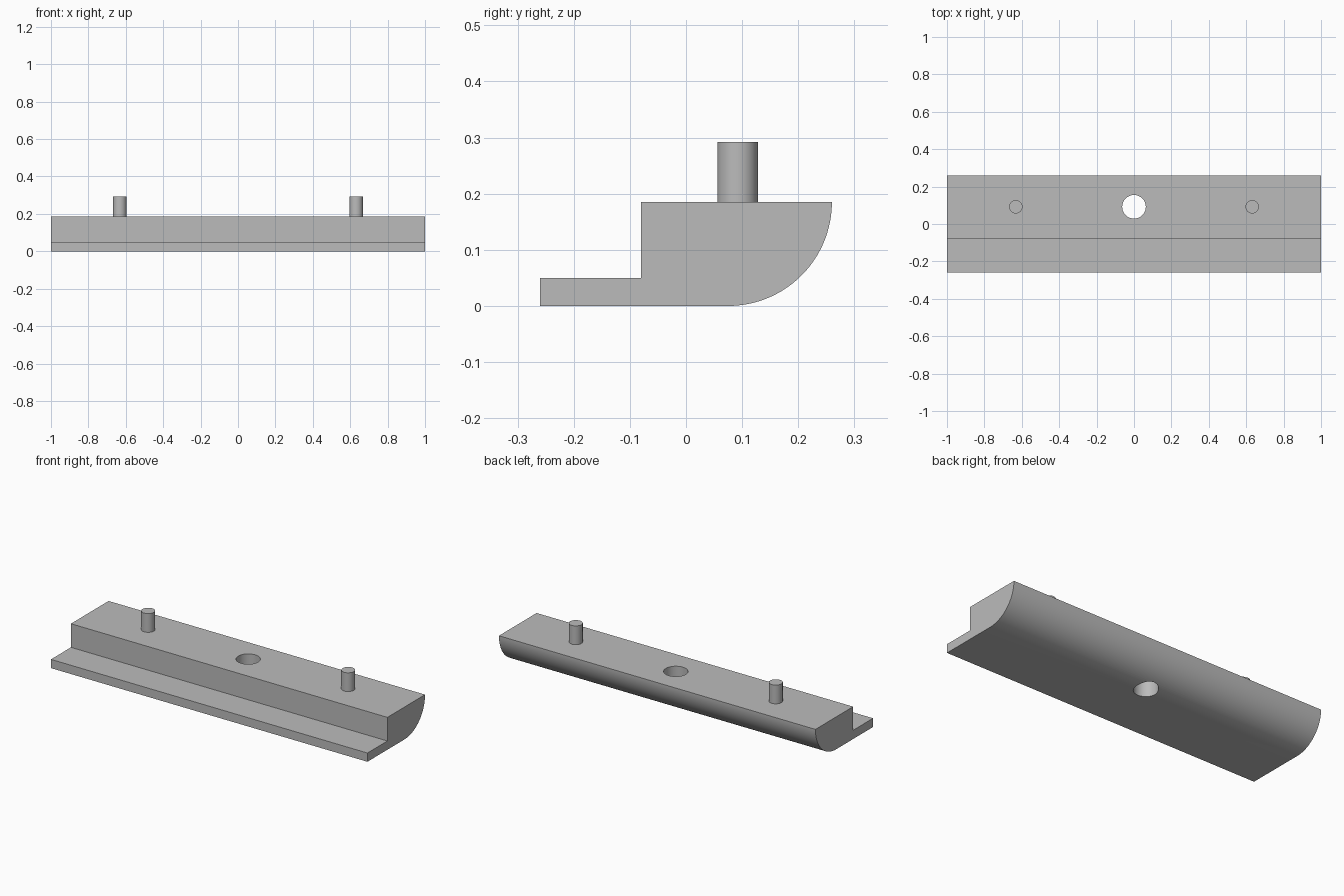
import bpy
import bmesh
from math import sin, cos, pi, radians

cube = bpy.data.objects.get("Cube")
if cube:
    bpy.data.objects.remove(cube, do_unlink=True)

HALF_LENGTH = 1.0
FRONT, STEP, BACK = -0.26, -0.08, 0.26
LIP, TOP, PIN_TOP = 0.05, 0.185, 0.292
HOLE_Y = 0.092
ARC_STEPS = 32

grey = bpy.data.materials.new("plain grey")
grey.use_nodes = True
grey.diffuse_color = (0.5, 0.5, 0.5, 1)
grey.node_tree.nodes["Principled BSDF"].inputs["Base Color"].default_value = grey.diffuse_color


def finish(bm, name):
    """Turn a bmesh into a grey object in the scene."""
    bmesh.ops.recalc_face_normals(bm, faces=bm.faces)
    mesh = bpy.data.meshes.new(name)
    bm.to_mesh(mesh)
    bm.free()
    mesh.materials.append(grey)
    obj = bpy.data.objects.new(name, mesh)
    bpy.context.collection.objects.link(obj)
    return obj


def cylinder(name, x, y, bottom, top, radius, sides=48):
    bm = bmesh.new()
    bmesh.ops.create_cone(bm, cap_ends=True, segments=sides, radius1=radius,
                          radius2=radius, depth=top - bottom)
    bmesh.ops.translate(bm, verts=bm.verts, vec=(x, y, (bottom + top) / 2))
    return finish(bm, name)


def smooth(obj):
    bpy.ops.object.select_all(action='DESELECT')
    obj.select_set(True)
    bpy.context.view_layer.objects.active = obj
    bpy.ops.object.shade_smooth_by_angle(angle=radians(30))


# Stepped bar: side profile with a quarter-round back, extruded along x
profile = [(STEP, TOP), (STEP, LIP), (FRONT, LIP), (FRONT, 0)]
for i in range(ARC_STEPS + 1):
    a = pi / 2 * i / ARC_STEPS
    profile.append((BACK - TOP + TOP * sin(a), TOP - TOP * cos(a)))
bm = bmesh.new()
end = bm.faces.new([bm.verts.new((-HALF_LENGTH, y, z)) for y, z in profile])
side = bmesh.ops.extrude_face_region(bm, geom=[end], use_keep_orig=True)
moved = [v for v in side["geom"] if isinstance(v, bmesh.types.BMVert)]
bmesh.ops.translate(bm, verts=moved, vec=(2 * HALF_LENGTH, 0, 0))
bar = finish(bm, "stepped_bar")

# Central through hole
cutter = cylinder("hole_cutter", 0, HOLE_Y, -0.1, 0.4, 0.063, 64)
cutter.hide_render = True
cut = bar.modifiers.new("hole", 'BOOLEAN')
cut.operation = 'DIFFERENCE'
cut.solver = 'EXACT'
cut.object = cutter
bpy.context.view_layer.objects.active = bar
bpy.ops.object.modifier_apply(modifier=cut.name)
bpy.data.objects.remove(cutter, do_unlink=True)
smooth(bar)

# Locating pins
for label, sign in (("left", 1), ("right", -1)):
    smooth(cylinder(label + "_pin", sign * 0.632, HOLE_Y, TOP - 0.02, PIN_TOP, 0.036))
